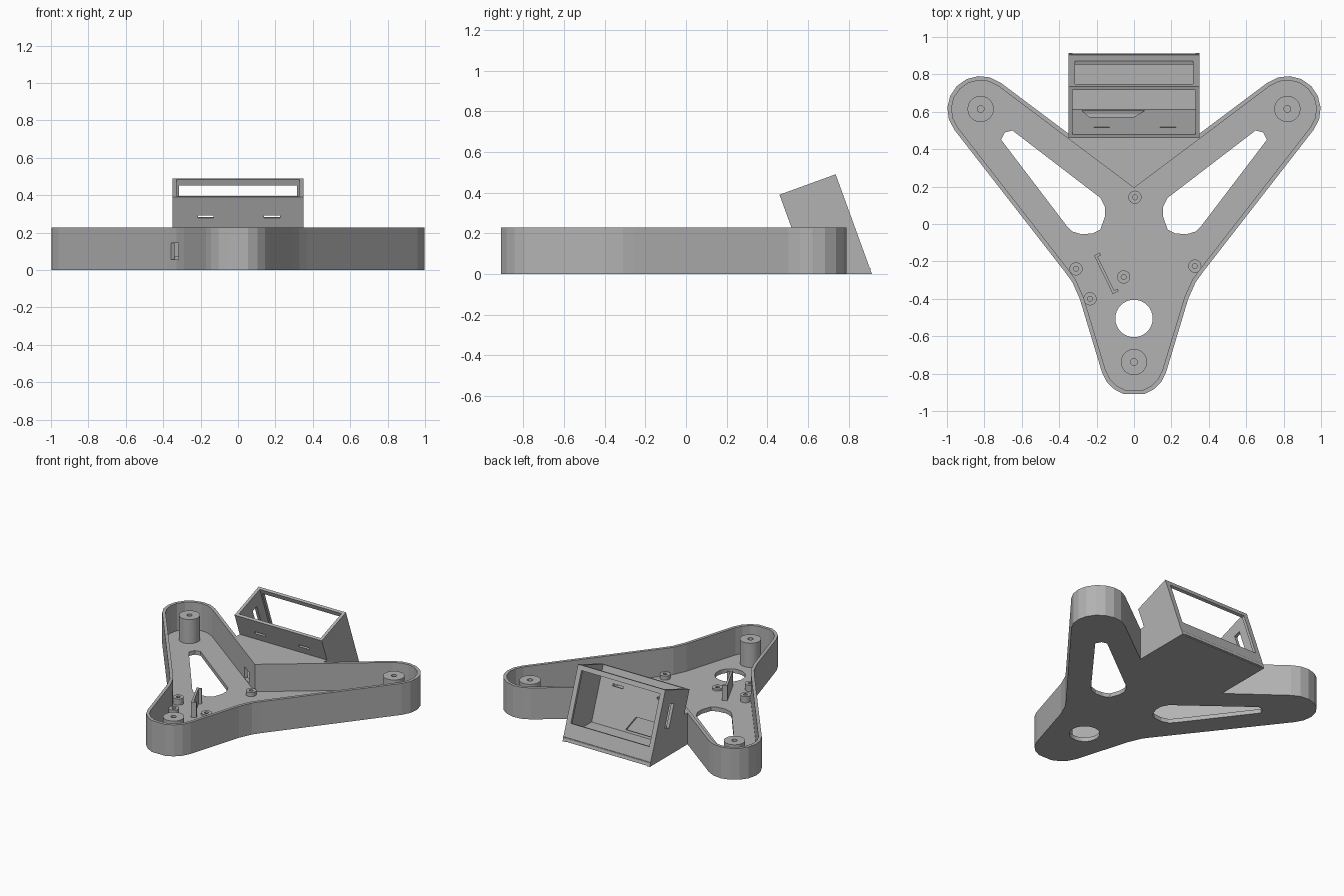
import bpy, bmesh, math
from mathutils import Matrix, Vector

cube = bpy.data.objects.get("Cube")
if cube:
    bpy.data.objects.remove(cube, do_unlink=True)

grey = bpy.data.materials.new("matte grey")
grey.use_nodes = True
grey.diffuse_color = (0.45, 0.45, 0.45, 1)
grey.node_tree.nodes["Principled BSDF"].inputs["Base Color"].default_value = grey.diffuse_color

FLOOR, RIM, WALL = 0.03, 0.228, 0.022
TILT = math.radians(20)


def arc(cx, cy, r, a0, a1, n):
    angles = [math.radians(a0 + (a1 - a0) * i / n) for i in range(n + 1)]
    return [(cx + r * math.cos(a), cy + r * math.sin(a)) for a in angles]


def circle(cx, cy, r, n=32):
    return arc(cx, cy, r, 0, 360, n)[:-1]


def rect(x0, x1, y0, y1):
    return [(x0, y0), (x1, y0), (x1, y1), (x0, y1)]


def mirror(points):
    return [(-x, y) for x, y in reversed(points)]


def inset(points, d):
    """Offset a counter-clockwise loop inwards with mitred corners."""
    out = []
    for i, p in enumerate(points):
        a, b, c = Vector(points[i - 1]), Vector(p), Vector(points[(i + 1) % len(points)])
        e, f = (b - a).normalized(), (c - b).normalized()
        n, m = Vector((-e.y, e.x)), Vector((-f.y, f.x))
        out.append(tuple(b + (n + m) * d / (1 + n.dot(m))))
    return out


def plate(name, loops, w0, w1, matrix=Matrix(), smooth=False):
    """Extrude an outline, with any inner loops as holes, from w0 to w1."""
    curve = bpy.data.curves.new(name, "CURVE")
    curve.dimensions = "2D"
    curve.fill_mode = "BOTH"
    curve.extrude = (w1 - w0) / 2
    for loop in loops:
        spline = curve.splines.new("POLY")
        spline.points.add(len(loop) - 1)
        for point, (x, y) in zip(spline.points, loop):
            point.co = (x, y, 0, 1)
        spline.use_cyclic_u = True
    temp = bpy.data.objects.new(name + "_curve", curve)
    bpy.context.collection.objects.link(temp)
    graph = bpy.context.evaluated_depsgraph_get()
    mesh = bpy.data.meshes.new_from_object(temp.evaluated_get(graph))
    bpy.data.objects.remove(temp, do_unlink=True)
    bm = bmesh.new()
    bm.from_mesh(mesh)
    bmesh.ops.remove_doubles(bm, verts=bm.verts, dist=1e-5)
    bm.transform(matrix @ Matrix.Translation((0, 0, (w0 + w1) / 2)))
    bmesh.ops.recalc_face_normals(bm, faces=bm.faces)
    for face in bm.faces:
        face.smooth = False
    bm.to_mesh(mesh)
    bm.free()
    mesh.materials.clear()
    mesh.materials.append(grey)
    obj = bpy.data.objects.new(name, mesh)
    bpy.context.collection.objects.link(obj)
    if smooth:
        select(obj)
        bpy.ops.object.shade_smooth_by_angle(angle=math.radians(30))
    return obj


def select(obj):
    bpy.ops.object.select_all(action="DESELECT")
    obj.select_set(True)
    bpy.context.view_layer.objects.active = obj


def cut(obj, x, y, z, width, height, angle):
    """Cut a rectangular port through a wall."""
    turn = Matrix.Translation((x, y, z)) @ Matrix.Rotation(math.radians(angle), 4, "Z")
    cutter = plate("port_cutter", [rect(-width / 2, width / 2, -0.06, 0.06)],
                   -height / 2, height / 2, turn)
    cutter.hide_render = True
    mod = obj.modifiers.new("port", "BOOLEAN")
    mod.operation = "DIFFERENCE"
    mod.solver = "EXACT"
    mod.object = cutter
    select(obj)
    bpy.ops.object.modifier_apply(modifier=mod.name)
    bpy.data.objects.remove(cutter, do_unlink=True)


# Three-armed tray outline, counter-clockwise
half = (arc(-0.82, 0.613, 0.178, 53, 218, 8)
        + [(-0.37, -0.255), (-0.33, -0.31), (-0.29, -0.4)]
        + arc(0, -0.738, 0.18, 197.5, 253, 3))
outline = [(0, 0.22)] + half + mirror(half)

# Floor with arm windows and round opening
window = [(-0.71, 0.45), (-0.69, 0.49), (-0.65, 0.5), (-0.18, 0.14), (-0.155, 0.09),
          (-0.155, 0.04), (-0.18, -0.03), (-0.22, -0.05), (-0.28, -0.055),
          (-0.33, -0.04), (-0.36, -0.01)]
plate("tray_floor", [outline, window, mirror(window), circle(0, -0.505, 0.1)], 0, FLOOR)

# Perimeter wall with cable ports
wall = plate("tray_wall", [outline, inset(outline, WALL)], 0, RIM)
cut(wall, -0.335, -0.3, 0.1, 0.075, 0.09, -60)
cut(wall, -0.13, 0.307, 0.075, 0.09, 0.08, -36.7)

# Screw posts at the arm ends and small standoffs
for name, x, y in [("left", 0.82, 0.615), ("right", -0.82, 0.615), ("front", 0, -0.738)]:
    plate(name + "_post", [circle(x, y, 0.07), circle(x, y, 0.018, 16)],
          FLOOR, 0.205, smooth=True)
for i, (x, y, top) in enumerate([(-0.31, -0.24, 0.075), (-0.235, -0.4, 0.075),
                                 (-0.055, -0.283, 0.045), (0.325, -0.225, 0.06),
                                 (0.005, 0.143, 0.06)]):
    plate(f"standoff_{i + 1}", [circle(x, y, 0.035, 24), circle(x, y, 0.014, 12)],
          FLOOR, top, smooth=True)

# Upright board clip with short end tabs
clip = [(-0.115, -0.015), (0.115, -0.015), (0.115, 0.02), (0.1, 0.02), (0.1, 0),
        (-0.1, 0), (-0.1, 0.02), (-0.115, 0.02)]
plate("board_clip", [clip], FLOOR, 0.14,
      Matrix.Translation((-0.15, -0.265, 0)) @ Matrix.Rotation(math.radians(-64), 4, "Z"))

# Covered cable bay between the rear arms
bay = [(0, 0.215), (0.35, 0.478), (0.35, 0.525), (-0.35, 0.525), (-0.35, 0.478)]
plate("bay_cover", [bay], RIM - 0.02, RIM)
plate("housing_floor", [[(0, 0.215), (0.35, 0.478), (0.35, 0.908), (-0.35, 0.908),
                         (-0.35, 0.478)]], 0, FLOOR)


def leaning(y):
    """Frame of a panel leaning forwards from the ground at y."""
    return Matrix.Translation((0, y, 0)) @ Matrix.Rotation(math.pi / 2 + TILT, 4, "X")


# Tilted display housing: rear frame and front panel (panel normal points forwards)
lean = Matrix(((1, 0, 0, 0),
               (0, -math.sin(TILT), -math.cos(TILT), 0),
               (0, math.cos(TILT), -math.sin(TILT), 0),
               (0, 0, 0, 1)))
plate("display_frame", [rect(-0.35, 0.35, 0.008, 0.522), rect(-0.315, 0.315, 0.13, 0.488)],
      0, 0.02, Matrix.Translation((0, 0.915, 0)) @ lean)
plate("housing_front", [rect(-0.35, 0.35, 0, 0.415),
                        rect(-0.215, -0.13, 0.295, 0.31), rect(0.14, 0.225, 0.295, 0.31),
                        [(-0.28, 0.04), (0.06, 0.04), (0, 0.14), (-0.24, 0.14)]],
      -0.02, 0, Matrix.Translation((0, 0.602, 0)) @ lean)

# Housing sides, the right one with a slanted card slot
side = [(0.46, 0.39), (0.47 + 0.05, RIM), (0.47, RIM), (0.47, 0), (0.915, 0), (0.735, 0.49)]
slot = []
for a, b in rect(-0.025, 0.025, -0.085, 0.085):
    slot.append((0.69 + a * math.cos(TILT) - b * math.sin(TILT),
                 0.285 + a * math.sin(TILT) + b * math.cos(TILT)))
upright = Matrix(((0, 0, 1, 0), (1, 0, 0, 0), (0, 1, 0, 0), (0, 0, 0, 1)))
plate("housing_left", [side], 0.328, 0.35, upright)
plate("housing_right", [side, slot], -0.35, -0.328, upright)
